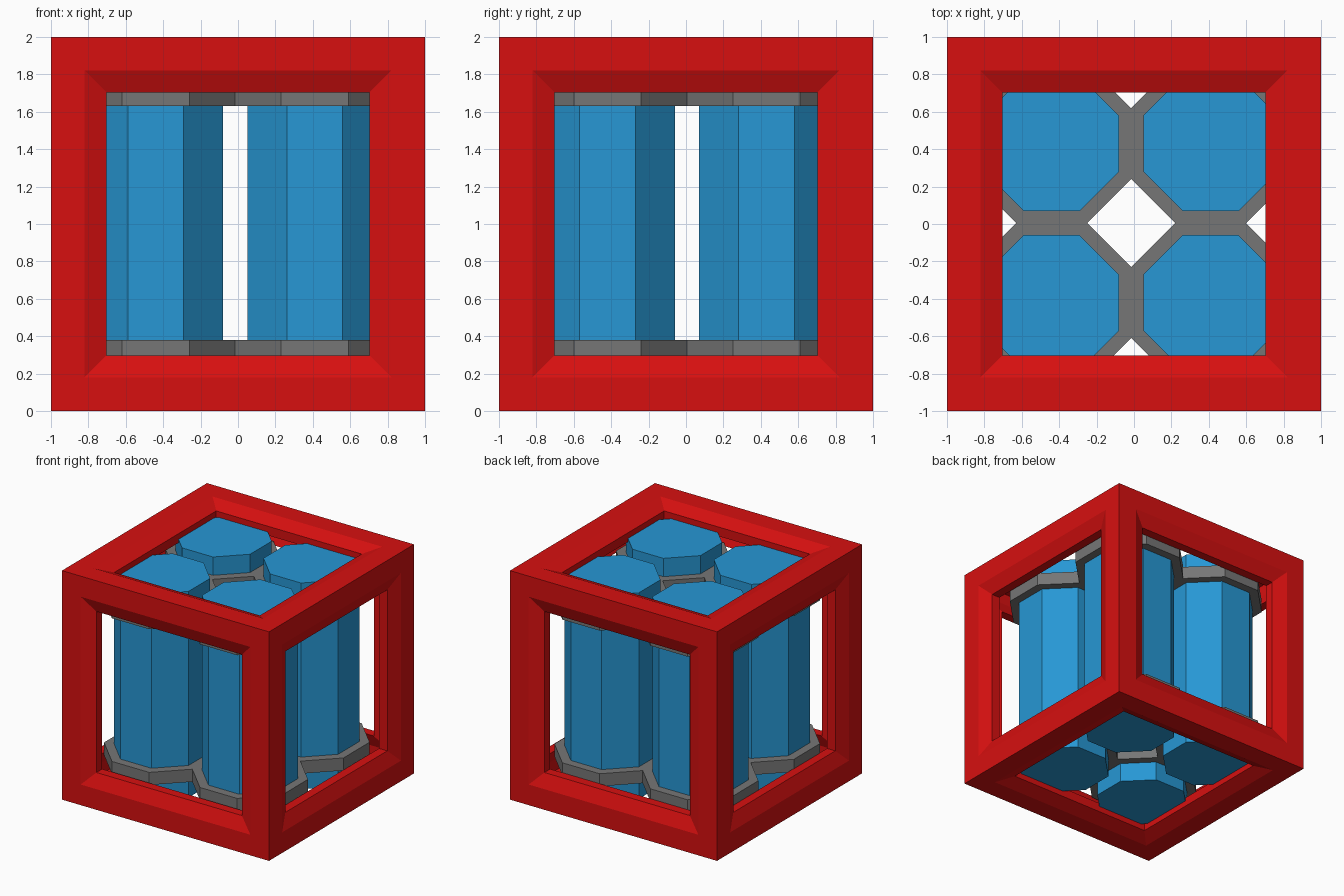
import bpy, bmesh, math
from mathutils import Matrix, Vector

if "Cube" in bpy.data.objects:
    bpy.data.objects.remove(bpy.data.objects["Cube"])


def material(name, rgb):
    m = bpy.data.materials.new(name)
    m.diffuse_color = (*rgb, 1)
    m.use_nodes = True
    m.node_tree.nodes["Principled BSDF"].inputs["Base Color"].default_value = m.diffuse_color
    return m


RED = material("red", (0.68, 0.005, 0.005))
BLUE = material("blue", (0.02, 0.31, 0.66))
GREY = material("grey", (0.18, 0.18, 0.18))


def finish(bm, name, mat):
    bmesh.ops.recalc_face_normals(bm, faces=bm.faces)
    me = bpy.data.meshes.new(name)
    bm.to_mesh(me)
    bm.free()
    me.materials.append(mat)
    bpy.context.collection.objects.link(bpy.data.objects.new(name, me))


def octagon_prism(name, x, y, z0, z1, radius, mat):
    bm = bmesh.new()
    bmesh.ops.create_cone(
        bm, cap_ends=True, segments=8, radius1=radius, radius2=radius, depth=z1 - z0,
        matrix=Matrix.Translation((x, y, (z0 + z1) / 2)) @ Matrix.Rotation(math.pi / 8, 4, 'Z'))
    finish(bm, name, mat)


# Outer frame: square loops (half width, distance from centre) repeated on six sides
profile = [(1, 1), (0.82, 1), (0.703, 0.95), (0.703, 0.87), (0.82, 0.92), (0.92, 0.92)]
sides = [Matrix.Rotation(math.pi / 2 * k, 3, 'X') for k in range(4)]
sides += [Matrix.Rotation(s * math.pi / 2, 3, 'Y') for s in (-1, 1)]
bm = bmesh.new()
for rot in sides:
    loops = []
    for h, d in profile:
        corners = [(-h, -h, d), (h, -h, d), (h, h, d), (-h, h, d)]
        loops.append([bm.verts.new(rot @ Vector(c) + Vector((0, 0, 1))) for c in corners])
    for a, b in zip(loops, loops[1:]):
        for i in range(4):
            j = (i + 1) % 4
            bm.faces.new((a[i], a[j], b[j], b[i]))
bmesh.ops.remove_doubles(bm, verts=bm.verts, dist=0.001)
finish(bm, "frame", RED)

# Four tanks, each held by a lower and an upper clamp ring
for x, side in ((-0.44, "left"), (0.41, "right")):
    for y, depth in ((-0.42, "front"), (0.43, "back")):
        tag = f"{depth}_{side}"
        octagon_prism(f"tank_{tag}", x, y, 0.10, 1.90, 0.39, BLUE)
        octagon_prism(f"lower_clamp_{tag}", x, y, 0.27, 0.38, 0.47, GREY)
        octagon_prism(f"upper_clamp_{tag}", x, y, 1.63, 1.74, 0.47, GREY)
